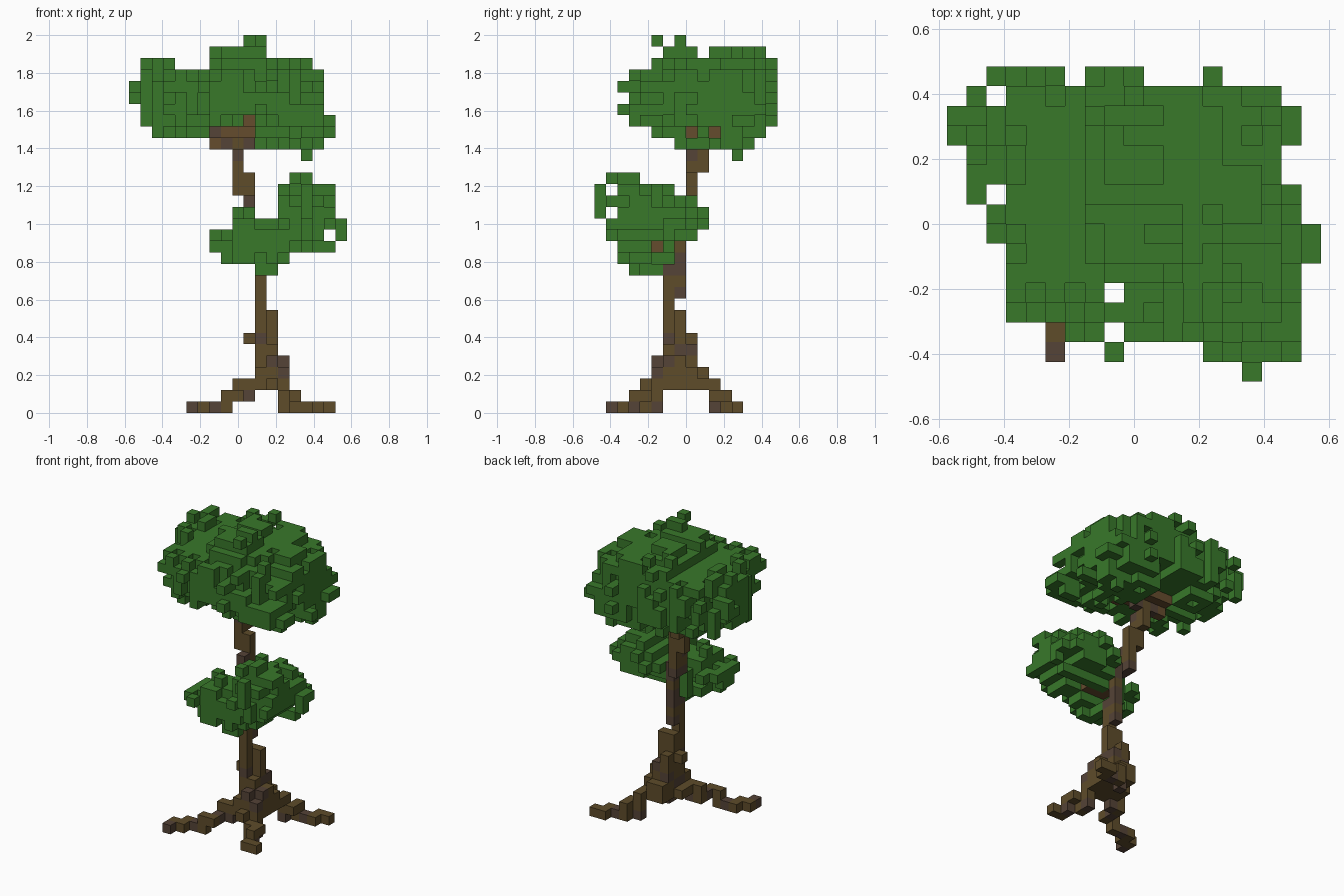
import bpy
import random
from mathutils import Vector, noise

random.seed(11)
UNIT = 2 / 33            # edge of one cube
HALF_X, HALF_Y = 9.5, 8  # half the grid size

old = bpy.data.objects.get("Cube")
if old:
    bpy.data.objects.remove(old, do_unlink=True)


def make_material(name, colour):
    mat = bpy.data.materials.new(name)
    mat.use_nodes = True
    mat.diffuse_color = (*colour, 1)
    mat.node_tree.nodes["Principled BSDF"].inputs["Base Color"].default_value = (*colour, 1)
    return mat


LEAF, BARK, GREY, RED = range(4)
materials = [
    make_material("leaf_green", (0.040, 0.188, 0.023)),
    make_material("bark_brown", (0.112, 0.072, 0.023)),
    make_material("bark_grey_brown", (0.090, 0.056, 0.038)),
    make_material("bark_red_brown", (0.130, 0.072, 0.027)),
]


def box(x, y, z):
    """Cells of a block given by inclusive (low, high) ranges."""
    return {(i, j, k) for i in range(x[0], x[1] + 1)
            for j in range(y[0], y[1] + 1) for k in range(z[0], z[1] + 1)}


def path(*points):
    """Cells along a path, stepping down first, then across."""
    cells = {points[0]}
    for start, end in zip(points, points[1:]):
        pos = list(start)
        for axis in (2, 0, 1):
            while pos[axis] != end[axis]:
                pos[axis] += 1 if end[axis] > pos[axis] else -1
                cells.add(tuple(pos))
    return cells


def inside(spans, value):
    return any(low <= value <= high for low, high in spans)


# Roots: three legs stepping down to the ground
roots = path((10, 5, 2), (10, 5, 1), (9, 4, 1), (9, 3, 1), (8, 3, 1), (8, 3, 0), (7, 3, 0), (6, 2, 0), (5, 2, 0), (5, 1, 0))
roots |= path((13, 5, 2), (13, 5, 1), (13, 4, 1), (14, 3, 1), (14, 3, 0), (14, 2, 0), (15, 2, 0))
roots |= path((13, 9, 2), (13, 10, 2), (13, 10, 1), (14, 11, 1), (14, 11, 0), (15, 11, 0), (16, 12, 0), (17, 12, 0))
roots |= {(13, 4, 0), (13, 5, 0), (13, 10, 0), (9, 5, 2), (12, 4, 2)}

# Trunk: thick foot, thin leaning stem
trunk = box((11, 13), (5, 8), (2, 3)) | box((11, 12), (9, 9), (2, 3)) | box((10, 10), (6, 7), (2, 2))
trunk |= box((11, 12), (6, 8), (4, 5)) | {(13, 6, 4), (13, 7, 4), (12, 5, 4)}
trunk |= box((11, 11), (6, 7), (6, 8)) | box((12, 12), (7, 7), (6, 8)) | {(10, 7, 6), (11, 8, 6)}
trunk |= box((11, 11), (6, 6), (9, 12)) | box((11, 11), (7, 7), (10, 16))
trunk |= box((10, 10), (7, 8), (16, 18)) | box((10, 10), (8, 8), (19, 20))
trunk |= box((9, 9), (8, 8), (19, 22)) | box((9, 9), (9, 9), (21, 24))

# Branches holding the two crowns
branches = box((7, 10), (9, 9), (23, 23)) | box((7, 10), (8, 10), (24, 24))
branches |= path((10, 8, 25), (10, 6, 25)) | path((11, 6, 14), (11, 5, 14), (13, 5, 14))
branches -= trunk
wood = roots | trunk | branches

# Crown outlines: filled spans per level, from the lowest level upward
upper_front = [[(15, 15)], [(11, 16)], [(2, 6), (11, 17)], [(1, 9), (11, 17)], [(1, 16)], [(0, 16)],
               [(0, 16)], [(1, 16)], [(1, 3), (7, 15)], [(7, 11)], [(10, 11)]]
upper_side = [[(12, 12)], [(7, 13)], [(5, 7), (9, 9), (11, 14)], [(3, 15)], [(2, 15)], [(3, 15)],
              [(2, 15)], [(3, 15)], [(5, 15)], [(6, 8), (10, 14)], [(5, 5), (7, 7)]]
lower_front = [[(11, 12)], [(8, 13)], [(7, 17)], [(7, 16), (18, 18)], [(9, 18)],
               [(9, 10), (13, 17)], [(13, 17)], [(13, 17)], [(14, 15)]]
lower_side = [[(3, 5)], [(2, 6)], [(2, 4), (6, 6)], [(1, 8)], [(1, 9)],
              [(0, 0), (2, 9)], [(0, 8)], [(0, 0), (2, 6)], [(1, 3)]]
# Plan outline shared by both crowns, from front to back
plan = [[(15, 15)], [(8, 8), (13, 17)], [(6, 7), (9, 17)], [(3, 17)], [(3, 7), (9, 17)],
        [(3, 17)], [(3, 18)], [(2, 18)], [(2, 17)], [(1, 1), (3, 17)], [(1, 16)], [(1, 16)],
        [(0, 17)], [(0, 17)], [(1, 1), (3, 16)], [(2, 5), (7, 9), (13, 13)]]

# Crown lobes: centre and radii in cells
upper_lobes = [((8.5, 9, 27), (9, 7, 3.9)), ((10, 8, 28.5), (4, 4, 3.2)), ((13, 11, 25.5), (4.5, 4, 3)),
               ((15.5, 4, 25.5), (2.2, 2, 1.6))]
lower_lobes = [((10, 3.5, 14.6), (3.7, 2.7, 2.2)), ((14.6, 5, 16), (3.6, 4.2, 2.3)),
               ((14.8, 2.8, 17.5), (2.5, 2.6, 2.5))]


def crown_candidates(base, front, side, lobes):
    """Allowed cells with a roughened distance to the nearest lobe."""
    found = {}
    for level, (xs, ys) in enumerate(zip(front, side)):
        for i in range(19):
            for j in range(16):
                cell = (i, j, base + level)
                if cell in wood or not (inside(xs, i) and inside(ys, j) and inside(plan[j], i)):
                    continue
                dist = min(sum(abs((c - m) / r) ** 2.1 for c, m, r in zip(cell, mid, rad))
                           for mid, rad in lobes)
                rough = 0.55 * noise.noise(Vector(cell) * 0.73) + random.uniform(-0.36, 0.36)
                found[cell] = dist + rough * min(1, dist)
    return found


upper = crown_candidates(22, upper_front, upper_side, upper_lobes)
lower = crown_candidates(12, lower_front, lower_side, lower_lobes)
allowed = {**upper, **lower}
leaves = {cell for cell, dist in allowed.items() if dist < 1}

# Fill every gap left in an outline with the innermost allowed cell
for axes in ((0, 2), (1, 2), (0, 1)):
    columns = {}
    for cell in allowed:
        columns.setdefault(tuple(cell[a] for a in axes), []).append(cell)
    for column in columns.values():
        if not leaves.intersection(column):
            leaves.add(min(column, key=allowed.get))

occupied = leaves | wood
SIDES = [(axis, way) for axis in range(3) for way in (0, 1)]


def build(name, cells, pick):
    """Mesh of the outer faces of a group of cubes."""
    verts, faces, slots = {}, [], []
    for cell in sorted(cells):
        slot = pick(cell)
        for axis, way in SIDES:
            beside = list(cell)
            beside[axis] += 2 * way - 1
            if tuple(beside) in occupied:
                continue
            face = []
            for a, b in ((0, 0), (1, 0), (1, 1), (0, 1)):
                corner = list(cell)
                corner[axis] += way
                corner[(axis + 1) % 3] += a
                corner[(axis + 2) % 3] += b
                face.append(verts.setdefault(tuple(corner), len(verts)))
            faces.append(face if way else face[::-1])
            slots.append(slot)
    points = [((x - HALF_X) * UNIT, (y - HALF_Y) * UNIT, z * UNIT) for x, y, z in verts]
    mesh = bpy.data.meshes.new(name)
    mesh.from_pydata(points, [], faces)
    used = sorted(set(slots))
    for slot in used:
        mesh.materials.append(materials[slot])
    for poly, slot in zip(mesh.polygons, slots):
        poly.material_index = used.index(slot)
    mesh.update()
    obj = bpy.data.objects.new(name, mesh)
    bpy.context.scene.collection.objects.link(obj)


def bark(cell):
    grey_share = 0.6 if 10 <= cell[2] <= 17 else 0.25
    return GREY if random.random() < grey_share else BARK


def branch_bark(cell):
    return random.choice((RED, RED, GREY))


build("roots", roots - trunk, bark)
build("trunk", trunk, bark)
build("branches", branches, branch_bark)
build("upper_crown", leaves & upper.keys(), lambda cell: LEAF)
build("lower_crown", leaves & lower.keys(), lambda cell: LEAF)
